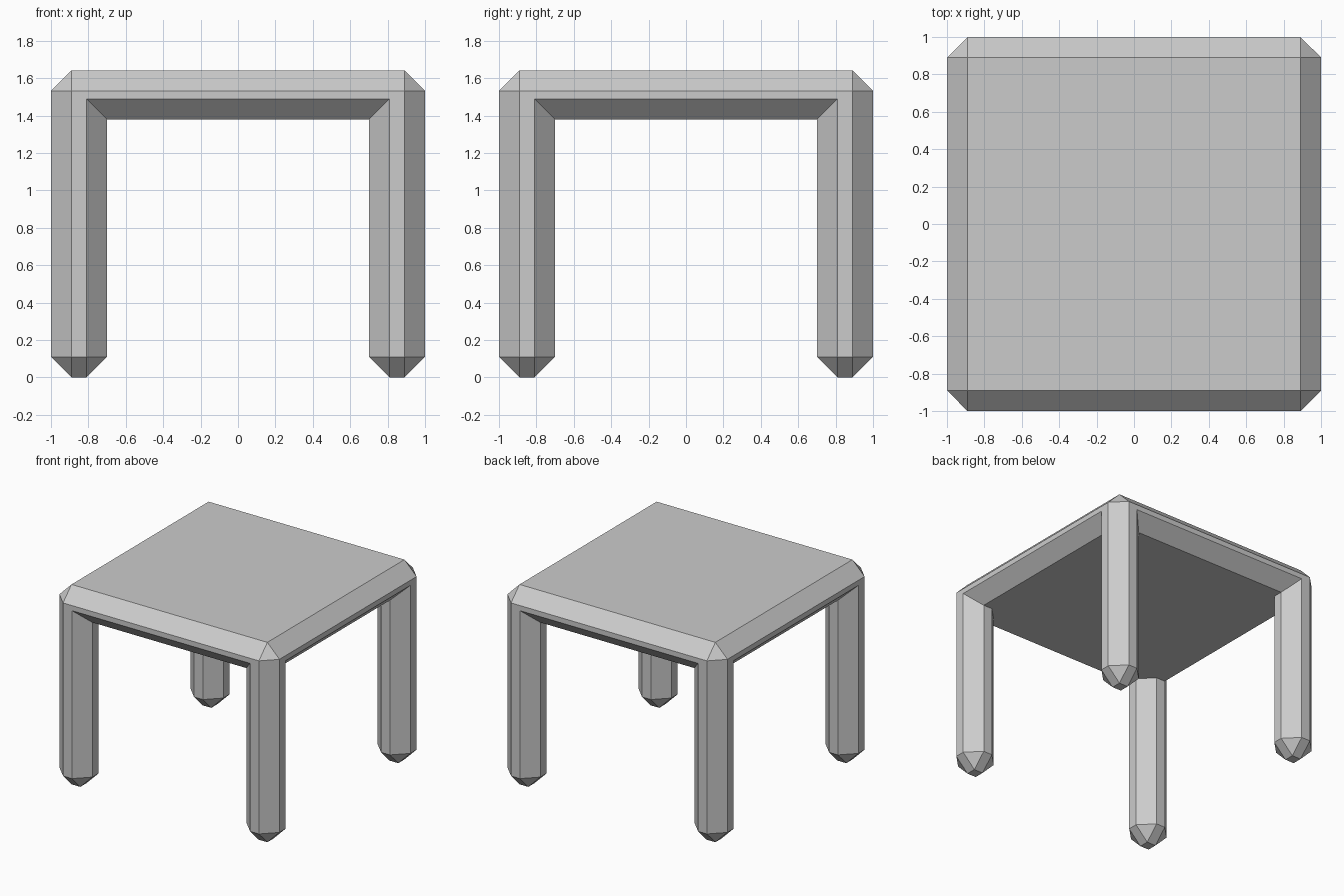
import bpy
import bmesh
from mathutils import Vector, Matrix

if "Cube" in bpy.data.objects:
    bpy.data.objects.remove(bpy.data.objects["Cube"])

HALF, INNER = 1.0, 0.70          # outer half width, inner face of the legs
TOP, UNDER = 1.642, 1.38         # slab top and underside heights
BEVEL = 0.11

bm = bmesh.new()

# Table slab
bmesh.ops.create_cube(
    bm, size=1,
    matrix=Matrix.Translation((0, 0, (TOP + UNDER) / 2))
    @ Matrix.Diagonal((2 * HALF, 2 * HALF, TOP - UNDER, 1)))

# Cut lines marking the leg squares
for axis in (Vector((1, 0, 0)), Vector((0, 1, 0))):
    for side in (-INNER, INNER):
        bmesh.ops.bisect_plane(bm, geom=bm.verts[:] + bm.edges[:] + bm.faces[:],
                               plane_co=axis * side, plane_no=axis)

# Legs pulled down from the four underside corners
bm.normal_update()
corners = []
for f in bm.faces:
    c = f.calc_center_median()
    if f.normal.z < -0.9 and abs(c.x) > INNER and abs(c.y) > INNER:
        corners.append(f)
result = bmesh.ops.extrude_face_region(bm, geom=corners)
for v in result["geom"]:
    if isinstance(v, bmesh.types.BMVert):
        v.co.z = 0

# Merge coplanar faces, then chamfer every edge, inside corners included
bmesh.ops.recalc_face_normals(bm, faces=bm.faces[:])
bmesh.ops.dissolve_limit(bm, angle_limit=0.02, verts=bm.verts[:], edges=bm.edges[:])
bmesh.ops.bevel(bm, geom=bm.edges[:], offset=BEVEL, offset_type='OFFSET',
                segments=1, profile=0.5, affect='EDGES', clamp_overlap=False)
bmesh.ops.recalc_face_normals(bm, faces=bm.faces[:])

mesh = bpy.data.meshes.new("table")
bm.to_mesh(mesh)
bm.free()
table = bpy.data.objects.new("table", mesh)
bpy.context.collection.objects.link(table)
